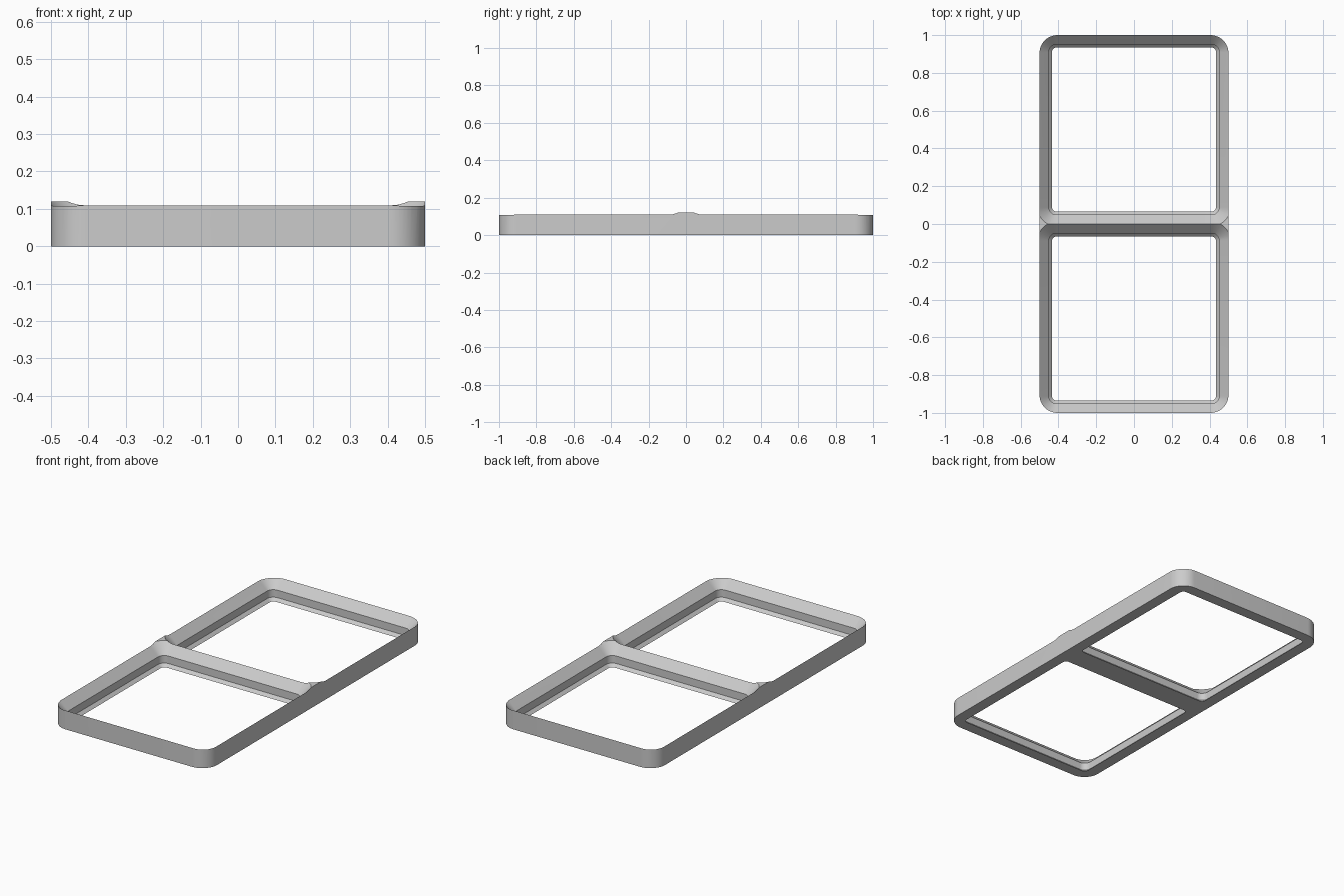
import bpy, bmesh, math
from mathutils import Vector

cube = bpy.data.objects.get("Cube")
if cube:
    bpy.data.objects.remove(cube, do_unlink=True)

grey = bpy.data.materials.new("light_grey")
grey.use_nodes = True
grey.diffuse_color = (0.6, 0.6, 0.6, 1)
grey.node_tree.nodes["Principled BSDF"].inputs["Base Color"].default_value = (0.6, 0.6, 0.6, 1)

TOP = 0.12        # height of the uncut slab
RIM = 0.1095      # height where neighbouring pockets meet
STEPS = 12        # segments per rounded corner


def rounded_rect(hx, hy, r, z, cy=0.0):
    """Counter-clockwise outline of a rounded rectangle."""
    pts = []
    for i, (sx, sy) in enumerate([(1, 1), (-1, 1), (-1, -1), (1, -1)]):
        for k in range(STEPS + 1):
            a = math.pi / 2 * (i + k / STEPS)
            pts.append(Vector((sx * (hx - r) + r * math.cos(a),
                               cy + sy * (hy - r) + r * math.sin(a), z)))
    return pts


def loft(name, rings):
    """Closed solid skinned through a stack of outlines."""
    bm = bmesh.new()
    loops = [[bm.verts.new(p) for p in ring] for ring in rings]
    n = len(loops[0])
    for lo, hi in zip(loops, loops[1:]):
        for i in range(n):
            j = (i + 1) % n
            bm.faces.new((lo[i], lo[j], hi[j], hi[i]))
    bm.faces.new(loops[0][::-1])
    bm.faces.new(loops[-1])
    bmesh.ops.recalc_face_normals(bm, faces=bm.faces)
    mesh = bpy.data.meshes.new(name)
    bm.to_mesh(mesh)
    bm.free()
    mesh.materials.append(grey)
    obj = bpy.data.objects.new(name, mesh)
    bpy.context.collection.objects.link(obj)
    return obj


# Outer slab with rounded corners
frame = loft("grid_frame", [rounded_rect(0.5, 1.0, 0.0952, z) for z in (0, TOP)])

# Stepped pocket: (half width, height), lower chamfer, wall, upper chamfer
profile = [(0.414, -0.02), (0.451, 0.017), (0.451, RIM - 0.049), (0.54, RIM + 0.04)]
cutters = []
for side in (-1, 1):
    rings = [rounded_rect(h, h, h - 0.4107, z, side * 0.5) for h, z in profile]
    cutter = loft("pocket_cutter", rings)
    cutter.hide_render = True
    cutters.append(cutter)
    mod = frame.modifiers.new("pocket", 'BOOLEAN')
    mod.operation = 'DIFFERENCE'
    mod.solver = 'EXACT'
    mod.object = cutter

# Bake the cuts and drop the cutters
bpy.context.view_layer.objects.active = frame
for obj in bpy.context.selected_objects:
    obj.select_set(False)
frame.select_set(True)
for mod in list(frame.modifiers):
    bpy.ops.object.modifier_apply(modifier=mod.name)
for cutter in cutters:
    bpy.data.objects.remove(cutter, do_unlink=True)

bpy.ops.object.shade_smooth_by_angle(angle=math.radians(25))
